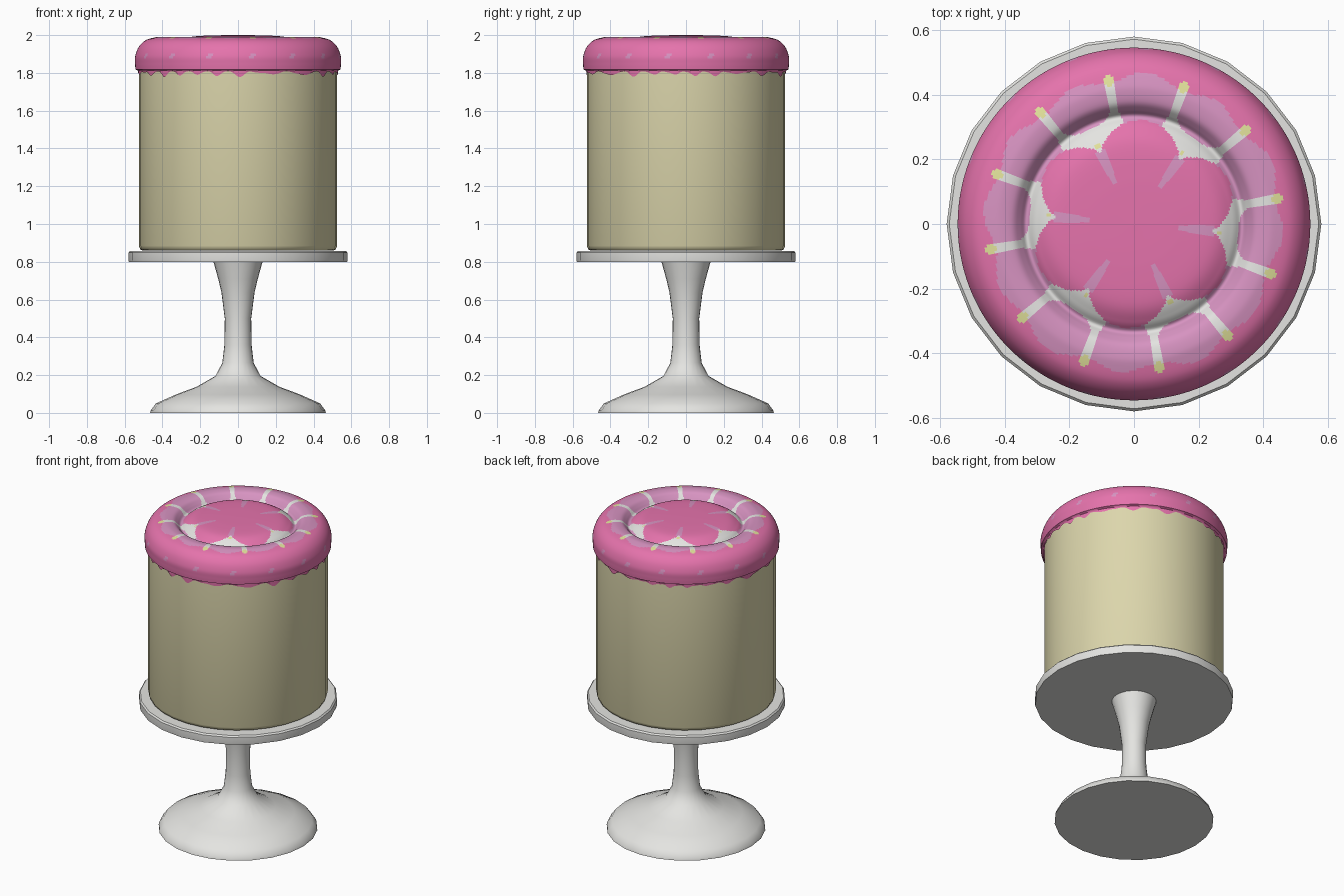
import bpy, bmesh, math
from mathutils import Vector

if "Cube" in bpy.data.objects:
    bpy.data.objects.remove(bpy.data.objects["Cube"])


def material(name, r, g, b):
    m = bpy.data.materials.new(name)
    lin = [((c / 255 + 0.055) / 1.055) ** 2.4 for c in (r, g, b)]
    m.diffuse_color = (*lin, 1)
    m.use_nodes = True
    m.node_tree.nodes["Principled BSDF"].inputs["Base Color"].default_value = m.diffuse_color
    return m


WHITE = material("white_glaze", 228, 228, 225)
CREAM = material("cream_sponge", 220, 214, 172)
PINK = material("pink_icing", 229, 115, 172)
MAUVE = material("light_pink_icing", 215, 147, 193)
YELLOW = material("yellow_pearl", 226, 226, 155)


def lathe(name, profile, sides, mats, shift=None, rule=None, angle=40):
    """Spin (radius, z) points around z; shift bends z, rule picks face colours."""
    bm = bmesh.new()
    rings = []
    for i, (r, z) in enumerate(profile):
        if r < 1e-5:
            rings.append([bm.verts.new((0, 0, z))] * sides)
            continue
        ring = []
        for k in range(sides):
            a = 2 * math.pi * k / sides
            dz = shift(i, a) if shift else 0
            ring.append(bm.verts.new((r * math.cos(a), r * math.sin(a), z + dz)))
        rings.append(ring)
    for lo, hi in zip(rings, rings[1:]):
        for k in range(sides):
            n = (k + 1) % sides
            loop = list(dict.fromkeys((lo[k], lo[n], hi[n], hi[k])))
            f = bm.faces.new(loop)
            if rule:
                f.material_index = rule(f.calc_center_median())
    bmesh.ops.recalc_face_normals(bm, faces=bm.faces)
    me = bpy.data.meshes.new(name)
    bm.to_mesh(me)
    bm.free()
    for m in mats:
        me.materials.append(m)
    ob = bpy.data.objects.new(name, me)
    bpy.context.collection.objects.link(ob)
    bpy.ops.object.select_all(action='DESELECT')
    ob.select_set(True)
    bpy.context.view_layer.objects.active = ob
    bpy.ops.object.shade_smooth_by_angle(angle=math.radians(angle))
    return ob


def smooth_path(pts, step):
    """Catmull-Rom curve through the points, cut into short steps."""
    p = [Vector(q) for q in pts]
    p = [2 * p[0] - p[1]] + p + [2 * p[-1] - p[-2]]
    out = []
    for a, b, c, d in zip(p, p[1:], p[2:], p[3:]):
        n = max(1, round((c - b).length / step))
        for i in range(n):
            t = i / n
            out.append(0.5 * (2 * b + (c - a) * t + (2 * a - 5 * b + 4 * c - d) * t * t
                              + (3 * b - a - 3 * c + d) * t ** 3))
    return [tuple(v) for v in out] + [pts[-1]]


# pedestal foot and stem
lathe("pedestal", [(0, 0), (0.465, 0), (0.463, 0.012), (0.435, 0.05), (0.33, 0.097),
                   (0.22, 0.138), (0.12, 0.195), (0.083, 0.265), (0.072, 0.36),
                   (0.07, 0.5), (0.088, 0.64), (0.105, 0.71), (0.13, 0.80)], 24, [WHITE])
# round plate
lathe("plate", [(0, 0.80), (0.578, 0.80), (0.58, 0.81), (0.58, 0.848), (0.572, 0.857),
                (0, 0.857)], 24, [WHITE])
# sponge body
lathe("cake", [(0, 0.859), (0.505, 0.859), (0.518, 0.866), (0.525, 0.885), (0.525, 1.82)],
      32, [CREAM], angle=60)


# icing colours: six pink petals, white spokes with yellow tips, light pink panels
def icing_colour(c):
    r = math.hypot(c.x, c.y)
    th = math.degrees(math.atan2(c.y, c.x))
    a = (th - 55 + 30) % 60 - 30          # angle from the nearest petal gap
    if c.z < 1.93 and r > 0.5:            # small flecks around the side
        fleck = (th + 82 + 12 - (c.z - 1.89) * 60) % 24 - 12
        return 1 if abs(fleck) < 1.4 and abs(c.z - 1.89) < 0.016 else 0
    gap = math.radians(abs(a)) * r
    spoke = math.radians(abs(abs(a) - 15)) * r
    if math.hypot(gap, r - 0.265) < 0.011 and int((th + 365) // 60) % 3:
        return 3
    d = math.hypot(r * math.cos(math.radians(30 - abs(a))) - 0.2,
                   r * math.sin(math.radians(30 - abs(a))))
    if d < 0.122 or r < 0.12:
        return 1 if 0.14 < r < 0.25 and gap < 0.008 + 0.08 * max(0, r - 0.14) else 0
    if math.hypot(spoke, r - 0.45) < 0.017:
        return 3
    if spoke < 0.012 + 0.25 * max(0, 0.36 - r) and r < 0.45:
        return 2
    edge = 0.452 + 0.013 * math.cos(math.radians(a * 12)) + 0.006 * math.sin(math.radians(th * 5))
    if r > edge:
        return 0
    if abs(a) < 15:                       # rounded panel inside each pair of spokes
        return 2 if r < 0.325 + 0.055 * (a / 15) ** 4 else 1
    return 2 if r < 0.30 else 1


def drip(i, a):
    """Uneven hanging edge on the last ring."""
    if i != last:
        return 0
    wave = math.sin(12 * a + 1.3 * math.sin(3 * a)) ** 2
    return -0.024 * wave ** 2 * (0.75 + 0.25 * math.sin(7 * a)) - 0.004 * math.sin(31 * a)


top = [(0, 2.0), (0.15, 1.998), (0.25, 1.99), (0.305, 1.966), (0.333, 1.945), (0.352, 1.963),
       (0.375, 1.984), (0.41, 1.991), (0.44, 1.988), (0.49, 1.972), (0.525, 1.938),
       (0.544, 1.89), (0.545, 1.85), (0.543, 1.818)]
icing = smooth_path(top, 0.007) + [(0.53, 1.812), (0.529, 1.805)]
last = len(icing) - 1
lathe("icing", icing, 360, [PINK, MAUVE, WHITE, YELLOW], drip, icing_colour, 60)
